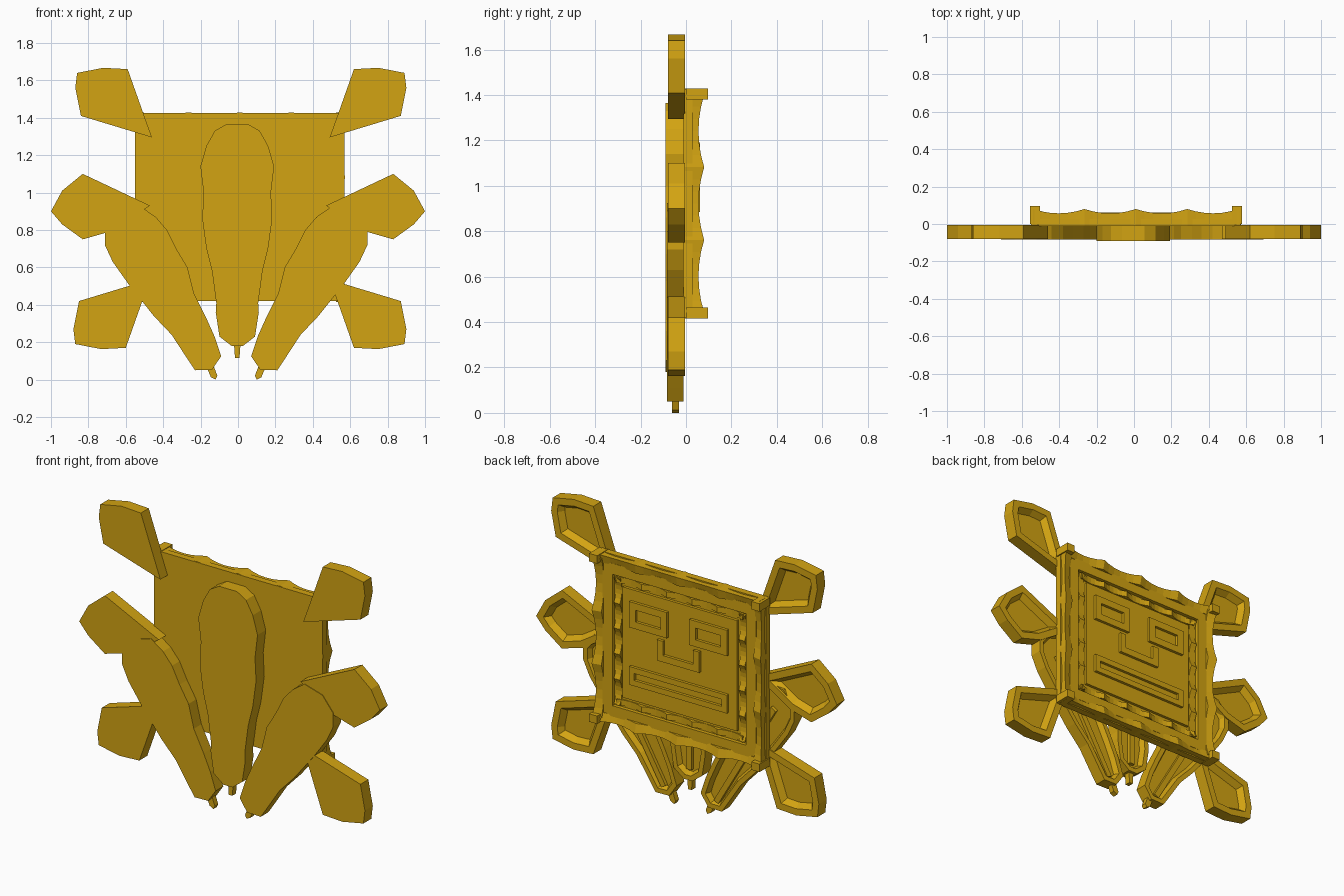
import bpy, bmesh
from mathutils import Vector

if "Cube" in bpy.data.objects:
    bpy.data.objects.remove(bpy.data.objects["Cube"])

gold = bpy.data.materials.new("antique gold")
gold.diffuse_color = (0.65, 0.37, 0.006, 1)
gold.use_nodes = True
gold.node_tree.nodes["Principled BSDF"].inputs["Base Color"].default_value = gold.diffuse_color
CX, CZ = 0.01, 0.922          # centre of the square plaque


def finish(name, bm):
    bmesh.ops.recalc_face_normals(bm, faces=bm.faces[:])
    me = bpy.data.meshes.new(name)
    bm.to_mesh(me)
    bm.free()
    me.materials.append(gold)
    ob = bpy.data.objects.new(name, me)
    bpy.context.collection.objects.link(ob)
    return ob


def slab(bm, pts, y0, y1):
    """Extrude an x-z outline from y0 to y1 and return the back face."""
    a = [bm.verts.new((x, y0, z)) for x, z in pts]
    b = [bm.verts.new((x, y1, z)) for x, z in pts]
    n = len(pts)
    faces = [bm.faces.new(a), bm.faces.new(b)]
    for i in range(n):
        j = (i + 1) % n
        faces.append(bm.faces.new((a[i], a[j], b[j], b[i])))
    bmesh.ops.recalc_face_normals(bm, faces=faces)
    bm.normal_update()
    return faces[1]


def rect(x0, x1, z0, z1):
    return [(x0, z0), (x1, z0), (x1, z1), (x0, z1)]


def mirror(pts, axis):
    return [(2 * axis - x, z) for x, z in pts]


def dished(name, pts, y0, y1, rim, slope, depth):
    """Slab whose back has a rim and a sloped recess."""
    bm = bmesh.new()
    f = slab(bm, pts, y0, y1)
    bmesh.ops.inset_region(bm, faces=[f], thickness=rim, depth=0, use_even_offset=True)
    bmesh.ops.inset_region(bm, faces=[f], thickness=slope, depth=-depth, use_even_offset=True)
    return finish(name, bm)


def ring(bm, x0, x1, z0, z1, w, y0, y1):
    """Rectangular frame made of four bars."""
    for r in (rect(x0, x1, z1 - w, z1), rect(x0, x1, z0, z0 + w),
              rect(x0, x0 + w, z0 + w, z1 - w), rect(x1 - w, x1, z0 + w, z1 - w)):
        slab(bm, r, y0, y1)


def wavy(bm, along_x, sign, half, out, inn, base, low, high, arcs, wob):
    """Bar along one plaque side whose back surface rises and falls in arcs."""
    rows, n = [], arcs * 6
    for i in range(n + 1):
        t = i / n
        u = (t * arcs) % 1.0
        k = (2 * u - 1) ** 2
        s = -half + 2 * half * t
        y = low + (high - low) * k
        row = []
        for d, yy in ((out + wob * k, base), (out + wob * k, y), (inn, y - wob), (inn, base)):
            x, z = (s, sign * d) if along_x else (sign * d, s)
            row.append(bm.verts.new((CX + x, yy, CZ + z)))
        rows.append(row)
    for p, q in zip(rows, rows[1:]):
        for j in range(4):
            m = (j + 1) % 4
            bm.faces.new((p[j], p[m], q[m], q[j]))
    bm.faces.new(rows[0])
    bm.faces.new(rows[-1])


# Square plaque backing
bm = bmesh.new()
slab(bm, rect(CX - 0.56, CX + 0.56, CZ - 0.503, CZ + 0.503), -0.012, 0.028)
finish("plaque", bm)

# Wavy outer border and rippled inner channel
bm = bmesh.new()
for s in (-1, 1):
    wavy(bm, True, s, 0.55, 0.495, 0.45, -0.01, 0.057, 0.08, 4, 0.012)
    wavy(bm, False, s, 0.48, 0.55, 0.505, -0.01, 0.055, 0.08, 3, 0.012)
finish("wavy_border", bm)
bm = bmesh.new()
for s in (-1, 1):
    wavy(bm, True, s, 0.42, 0.385, 0.35, 0.02, 0.03, 0.05, 5, 0)
    wavy(bm, False, s, 0.38, 0.435, 0.395, 0.02, 0.03, 0.05, 5, 0)
finish("rippled_channel", bm)

# Corner blocks
bm = bmesh.new()
for sx in (-1, 1):
    for sz in (-1, 1):
        x, z = CX + sx * 0.54, CZ + sz * 0.482
        slab(bm, rect(x - 0.027, x + 0.027, z - 0.024, z + 0.024), 0.0, 0.097)
finish("corner_blocks", bm)

# Flat ledge and raised face panel
bm = bmesh.new()
ring(bm, CX - 0.51, CX + 0.51, CZ - 0.46, CZ + 0.46, 0.065, 0.02, 0.05)
finish("inner_ledge", bm)
bm = bmesh.new()
slab(bm, rect(CX - 0.38, CX + 0.38, CZ - 0.33, CZ + 0.335), 0.02, 0.045)
finish("face_panel", bm)

# Face relief: eyes, nose, mouth
for side, s in (("left", -1), ("right", 1)):
    xs = sorted((CX + s * 0.075, CX + s * 0.325))
    bm = bmesh.new()
    ring(bm, xs[0], xs[1], 1.035, 1.19, 0.042, 0.04, 0.062)
    finish("eye_" + side, bm)
bm = bmesh.new()
slab(bm, [(CX + x, z) for x, z in ((-0.14, 1.01), (-0.14, 0.885), (0.14, 0.885), (0.14, 1.01),
          (0.10, 1.01), (0.10, 0.925), (-0.10, 0.925), (-0.10, 1.01))], 0.04, 0.062)
finish("nose", bm)
bm = bmesh.new()
ring(bm, CX - 0.325, CX + 0.325, 0.69, 0.80, 0.034, 0.04, 0.062)
finish("mouth", bm)

# Six petals
upper = [(0.49, 1.295), (0.535, 1.42), (0.62, 1.66), (0.75, 1.667), (0.89, 1.64),
         (0.90, 1.56), (0.87, 1.41)]
lower = [(x, 1.83 - z) for x, z in upper]
middle = [(0.47, 0.93), (0.69, 0.79), (0.83, 0.75), (0.94, 0.83), (1.0, 0.90),
          (0.94, 1.01), (0.83, 1.10)]
for label, pts, axis in (("upper", upper, 0.015), ("lower", lower, 0.01), ("middle", middle, 0)):
    dished(label + "_petal_right", pts, -0.08, -0.005, 0.04, 0.025, 0.035)
    dished(label + "_petal_left", mirror(pts, axis), -0.08, -0.005, 0.04, 0.025, 0.035)

# Central feather with rib and stem
half = [(0.06, 1.365), (0.12, 1.33), (0.165, 1.25), (0.197, 1.14), (0.18, 1.0), (0.187, 0.86),
        (0.165, 0.70), (0.135, 0.58), (0.112, 0.41), (0.115, 0.36), (0.095, 0.23), (0.03, 0.18)]
half = [(x - 0.004, z) for x, z in half]
dished("centre_feather", half + mirror(half, -0.004)[::-1], -0.09, -0.012, 0.028, 0.015, 0.03)
bm = bmesh.new()
slab(bm, rect(-0.022, 0.014, 0.24, 1.3), -0.05, -0.02)
slab(bm, [(-0.016, 0.115), (0.008, 0.115), (0.014, 0.2), (-0.022, 0.2)], -0.065, -0.03)
finish("centre_feather_stem", bm)

# Side feathers with ribs and stems
side = [(0.50, 0.925), (0.42, 0.87), (0.36, 0.80), (0.31, 0.70), (0.25, 0.60), (0.215, 0.46),
        (0.15, 0.33), (0.105, 0.23), (0.07, 0.125), (0.12, 0.052), (0.21, 0.05), (0.25, 0.11),
        (0.335, 0.24), (0.43, 0.34), (0.565, 0.51), (0.65, 0.63), (0.692, 0.72), (0.692, 0.80),
        (0.62, 0.89)]
rib = [(0.15, 0.10), (0.18, 0.085), (0.56, 0.74), (0.53, 0.76)]
stem = [(0.10, 0.005), (0.125, 0.018), (0.155, 0.09), (0.115, 0.09), (0.09, 0.025)]
for label, flip in (("right", False), ("left", True)):
    def place(p):
        return mirror(p, -0.01) if flip else p
    dished("side_feather_" + label, place(side), -0.084, -0.011, 0.028, 0.015, 0.03)
    bm = bmesh.new()
    slab(bm, place(rib), -0.05, -0.02)
    slab(bm, place([(x, max(z - 0.005, 0)) for x, z in stem]), -0.062, -0.03)
    finish("side_feather_stem_" + label, bm)
